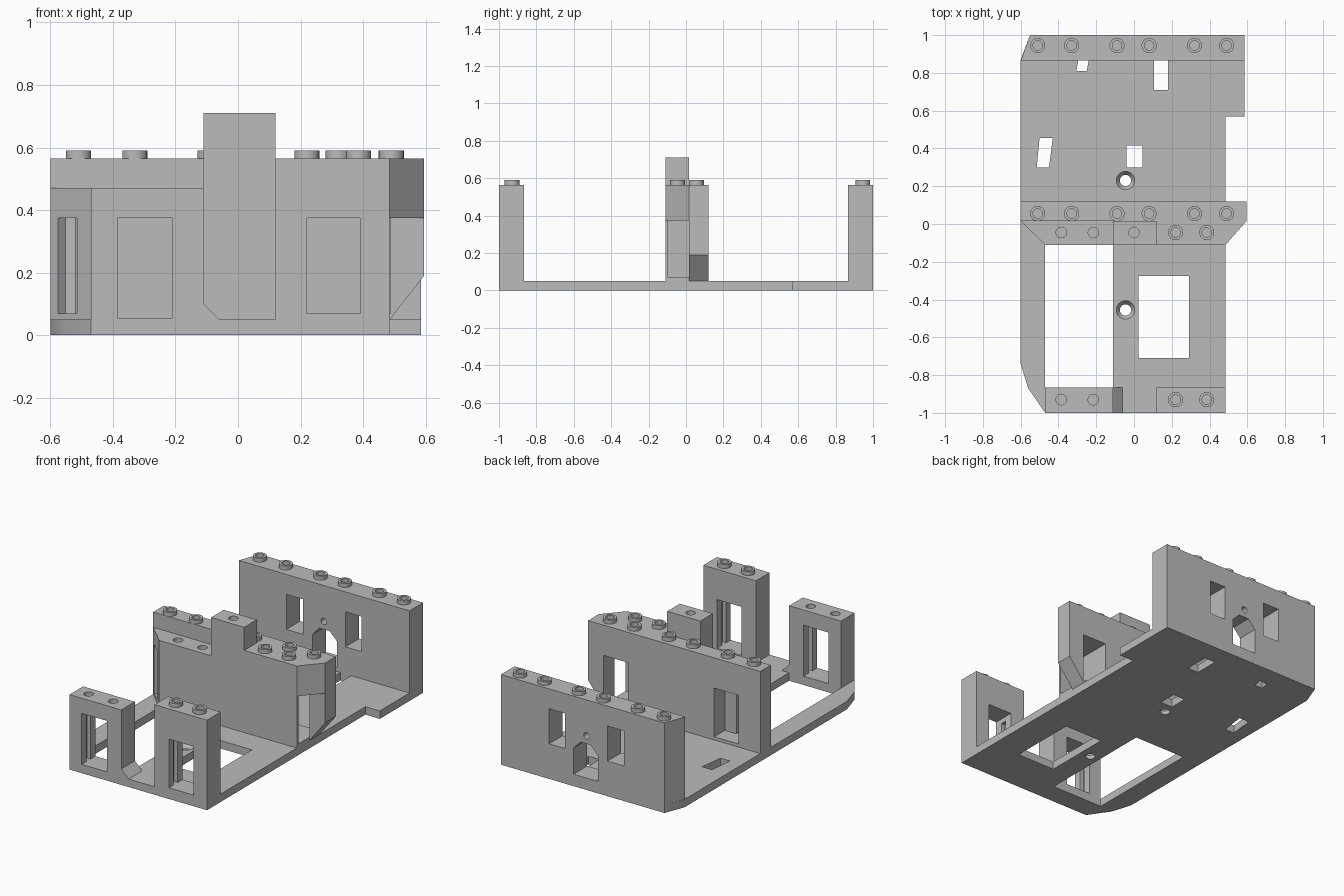
import bpy, bmesh, math

cube = bpy.data.objects.get("Cube")
if cube:
    bpy.data.objects.remove(cube)

grey = bpy.data.materials.new("plain grey")
grey.use_nodes = True
grey.diffuse_color = (0.5, 0.5, 0.5, 1)
grey.node_tree.nodes["Principled BSDF"].inputs["Base Color"].default_value = grey.diffuse_color


def finish(name, bm):
    bmesh.ops.recalc_face_normals(bm, faces=bm.faces)
    mesh = bpy.data.meshes.new(name)
    bm.to_mesh(mesh)
    bm.free()
    mesh.materials.append(grey)
    obj = bpy.data.objects.new(name, mesh)
    bpy.context.collection.objects.link(obj)
    return obj


def prism(name, pts, lo, hi, axis="z"):
    """Outline in xy raised along z, or outline in xz pushed along y."""
    bm = bmesh.new()
    place = (lambda a, b, d: (a, b, d)) if axis == "z" else (lambda a, b, d: (a, d, b))
    face = bm.faces.new([bm.verts.new(place(a, b, lo)) for a, b in pts])
    out = bmesh.ops.extrude_face_region(bm, geom=[face])["geom"]
    shift = place(0, 0, hi - lo)
    bmesh.ops.translate(bm, vec=shift, verts=[v for v in out if isinstance(v, bmesh.types.BMVert)])
    return finish(name, bm)


def box(name, x0, x1, y0, y1, z0, z1):
    return prism(name, [(x0, y0), (x1, y0), (x1, y1), (x0, y1)], z0, z1)


def cone(name, x, y, z0, z1, r0, r1):
    bm = bmesh.new()
    bmesh.ops.create_cone(bm, cap_ends=True, segments=24, radius1=r0, radius2=r1, depth=z1 - z0)
    bmesh.ops.translate(bm, vec=(x, y, (z0 + z1) / 2), verts=bm.verts)
    return finish(name, bm)


def cut(obj, cutters):
    for c in cutters:
        c.hide_render = True
        mod = obj.modifiers.new("cut", "BOOLEAN")
        mod.operation, mod.solver, mod.object = "DIFFERENCE", "EXACT", c
    deps = bpy.context.evaluated_depsgraph_get()
    mesh = bpy.data.meshes.new_from_object(obj.evaluated_get(deps))
    obj.modifiers.clear()
    obj.data = mesh
    for c in cutters:
        bpy.data.objects.remove(c)


def studs(name, xs, y, z):
    """Row of hollow pegs."""
    bm = bmesh.new()
    for x in xs:
        ring = [bm.verts.new((x + r, y, z + h)) for r, h in
                ((.025, 0), (.025, .025), (.04, .025), (.04, 0))]
        edges = [bm.edges.new(p) for p in zip(ring, ring[1:])]
        bmesh.ops.spin(bm, geom=ring + edges, cent=(x, y, z), axis=(0, 0, 1),
                       angle=math.tau, steps=24)
    bmesh.ops.remove_doubles(bm, verts=bm.verts, dist=0.0005)
    return finish(name, bm)


def sockets(xs, y, z):
    return [cone("socket", x, y, z - .05, z + .01, .028, .028) for x in xs]


def window(x0, x1, y0, y1, z0, z1):
    """Through opening with a sash groove in the jambs."""
    mid = (y0 + y1) / 2
    return [box("opening", x0, x1, y0 - .02, y1 + .02, z0, z1),
            box("groove", x0 - .025, x1 + .025, mid - .02, mid + .02, z0, z1 - .03)]


T = .05       # floor thickness
H = .565      # tall wall height
LOW = .47     # low wall height
HEAD = .375   # window head
left_pair, right_pair = (-.385, -.215), (.22, .385)
six = (-.51, -.33, -.09, .08, .32, .49)

# Floor plate with openings and screw holes
floor = prism("floor", [(-.47, -1), (.485, -1), (.485, .57), (.585, .57), (.585, 1),
                        (-.55, 1), (-.6, .87), (-.6, -.74), (-.56, -.87)], 0, T)
holes = [box("hole", x0, x1, y0, y1, -.1, .1) for x0, x1, y0, y1 in
         ((-.47, -.11, -.865, -.11), (.025, .29, -.71, -.275),
          (-.04, .045, .3, .415), (.105, .18, .71, .866))]
holes += [prism("hole", p, -.1, .1) for p in
          ([(-.515, .3), (-.45, .3), (-.43, .455), (-.5, .455)],
           [(-.305, .81), (-.25, .81), (-.24, .866), (-.295, .866)])]
for y in (.23, -.455):
    holes += [cone("hole", -.045, y, -.1, .1, .03, .03),
              cone("hole", -.045, y, .02, .06, .028, .056)]
cut(floor, holes)

# Front left post: low, with a sloped foot
post = prism("front_low_post", [(-.47, T), (-.06, T), (-.11, .1), (-.11, LOW), (-.47, LOW)],
             -1, -.865, "y")
cut(post, window(-.385, -.21, -1, -.865, T + .005, HEAD) + sockets(left_pair, -.93, LOW))

# Front right post: tall, with pegs
post = box("front_tall_post", .12, .485, -1, -.865, T, H)
cut(post, window(.22, .39, -1, -.865, .07, HEAD))
studs("front_post_studs", right_pair, -.93, H)

# Middle wall, rear layer
wall = prism("middle_wall", [(-.6, T), (.485, T), (.595, .19), (.595, H), (-.6, H)], .015, .12, "y")
cut(wall, [box("opening", .32, .487, -.1, .2, .07, HEAD),
           box("opening", -.45, -.28, .0, .2, .07, HEAD)])
studs("middle_wall_studs", six, .055, H)

# Middle wall, low front layer with angled corner
low = prism("middle_low_wall", [(-.6, .015), (-.47, -.11), (-.11, -.11), (-.11, .015)], T, LOW)
slit = prism("slit", [(-.615, -.045), (-.555, -.105), (-.475, -.03), (-.535, .03)], .07, HEAD)
niche = box("niche", -.45, -.36, -.06, .05, .07, HEAD)
cut(low, sockets(left_pair, -.045, LOW) + [slit, niche])

# Middle wall, tall front layer with hollow bay and angled overhang
tall = box("middle_tall_wall", .12, .485, -.11, .015, T, H)
cut(tall, [box("bay", .32, .6, -.095, .1, .07, HEAD)])
prism("bay_overhang", [(.485, -.11), (.595, .015), (.485, .015)], HEAD, H)
studs("bay_studs", right_pair, -.045, H)

# Raised central block
block = box("central_block", -.11, .12, -.11, .015, T, .71)
cut(block, sockets((0,), -.045, .71))

# Back wall with two windows, pointed doorway and a round hole
back = prism("back_wall", [(-.6, .865), (.585, .865), (.585, 1), (-.55, 1)], T, H)
door = prism("door", [(-.09, .075), (.08, .075), (.08, .24), (.03, .29), (-.04, .29), (-.09, .235)],
             .8, 1.1, "y")
peep = prism("peep", [(-.01 + .02 * math.cos(i * math.tau / 16), .34 + .02 * math.sin(i * math.tau / 16))
                      for i in range(16)], .8, 1.1, "y")
cut(back, [door, peep, box("opening", .14, .25, .8, 1.1, .22, .44),
           box("opening", -.27, -.155, .8, 1.1, .22, .44)])
studs("back_wall_studs", six, .945, H)

# Smooth round pegs and holes, keep edges sharp
bpy.ops.object.select_all(action="DESELECT")
for obj in bpy.context.collection.objects:
    if obj.type == "MESH":
        obj.select_set(True)
        bpy.context.view_layer.objects.active = obj
bpy.ops.object.shade_smooth_by_angle(angle=math.radians(30))
